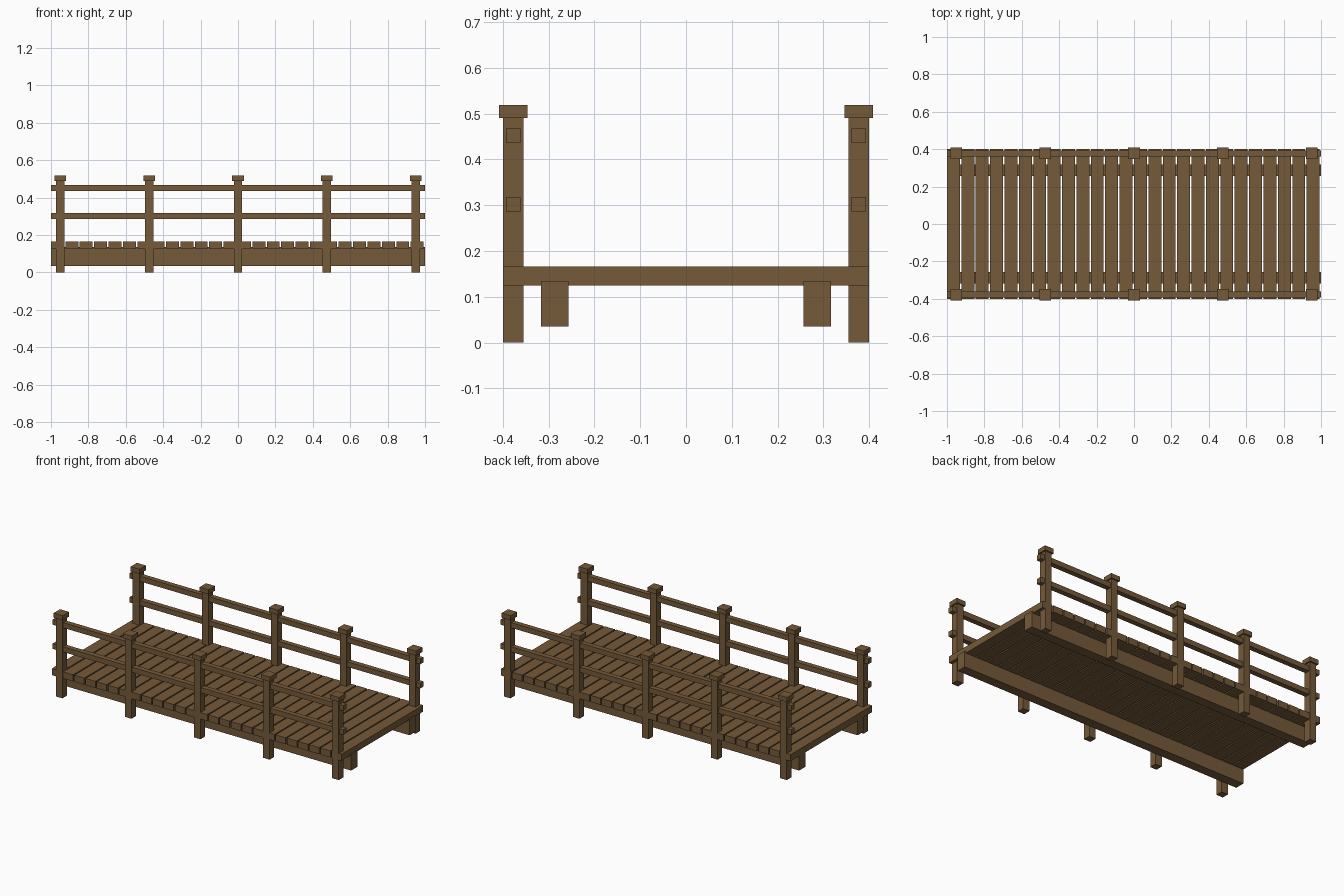
import bpy

if "Cube" in bpy.data.objects:
    bpy.data.objects.remove(bpy.data.objects["Cube"])

wood = bpy.data.materials.new("brown wood")
wood.diffuse_color = (0.178, 0.102, 0.041, 1.0)
wood.use_nodes = True
wood.node_tree.nodes["Principled BSDF"].inputs["Base Color"].default_value = wood.diffuse_color


def box(name, x, y, z):
    """Box from (min, max) ranges on each axis."""
    bpy.ops.mesh.primitive_cube_add(size=1)
    ob = bpy.context.object
    ob.name = name
    lo_hi = (x, y, z)
    for v in ob.data.vertices:
        v.co = [r[1] if c > 0 else r[0] for c, r in zip(v.co, lo_hi)]
    ob.data.materials.append(wood)
    return ob


def centred(c, width):
    return (c - width / 2, c + width / 2)


# deck planks with narrow gaps
COUNT = 26
PITCH = 2 / COUNT
for i in range(COUNT):
    x0 = -1 + i * PITCH
    box(f"deck_plank_{i + 1}", (x0, x0 + 0.069), (-0.4, 0.4), (0.125, 0.166))

for side, label in ((-1, "front"), (1, "back")):
    # long beam under the deck
    box(f"{label}_beam", (-1, 1), centred(side * 0.287, 0.06), (0.035, 0.135))
    # two handrails
    for name, z in (("lower", 0.302), ("upper", 0.452)):
        box(f"{label}_{name}_rail", (-1, 1), centred(side * 0.3775, 0.032), centred(z, 0.032))
    # posts with caps
    for i in range(5):
        x = -0.95 + i * 0.475
        box(f"{label}_post_{i + 1}", centred(x, 0.045), centred(side * 0.3775, 0.045), (0, 0.492))
        box(f"{label}_post_cap_{i + 1}", centred(x, 0.062), centred(side * 0.3775, 0.062), (0.49, 0.519))
